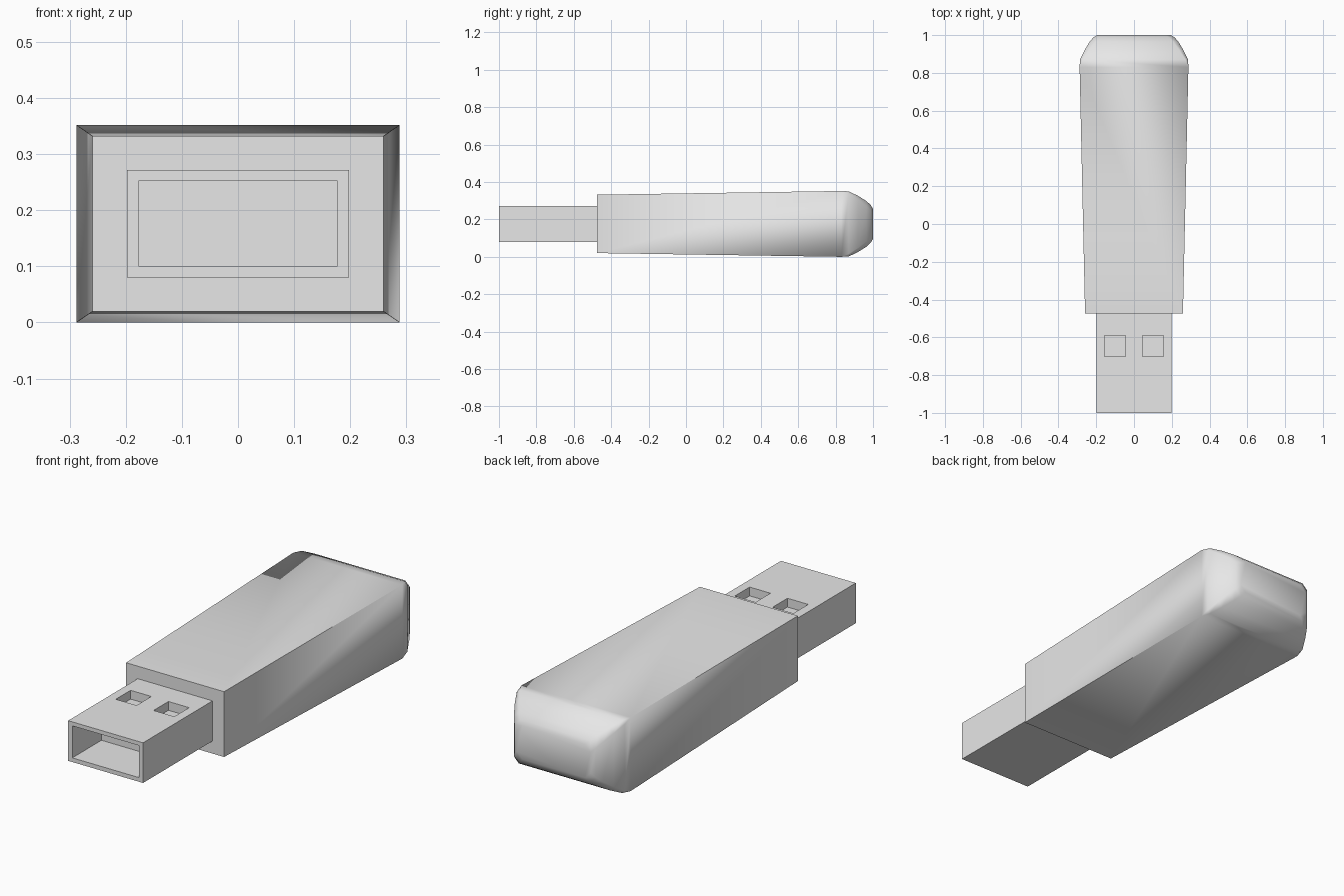
import bpy, bmesh, math

cube = bpy.data.objects.get("Cube")
if cube:
    bpy.data.objects.remove(cube, do_unlink=True)

MID = 0.176  # height of the long axis

grey = bpy.data.materials.new("light grey")
grey.use_nodes = True
grey.diffuse_color = (0.8, 0.8, 0.8, 1)
grey.node_tree.nodes["Principled BSDF"].inputs["Base Color"].default_value = (0.8, 0.8, 0.8, 1)


def add_object(name, bm):
    bmesh.ops.recalc_face_normals(bm, faces=bm.faces)
    mesh = bpy.data.meshes.new(name)
    bm.to_mesh(mesh)
    bm.free()
    mesh.materials.append(grey)
    obj = bpy.data.objects.new(name, mesh)
    bpy.context.collection.objects.link(obj)
    return obj


def box(name, low, high):
    bm = bmesh.new()
    bmesh.ops.create_cube(bm, size=1)
    for v in bm.verts:
        v.co = [(a + b) / 2 + c * (b - a) for a, b, c in zip(low, high, v.co)]
    return add_object(name, bm)


def section(bm, y, half_w, half_h, cut):
    """Rectangular ring with trimmed corners."""
    ring = []
    for sx, sz in ((1, 1), (-1, 1), (-1, -1), (1, -1)):
        pair = [(half_w, half_h - cut), (half_w - cut, half_h)]
        if sx * sz < 0:
            pair.reverse()
        ring += [bm.verts.new((sx * x, y, MID + sz * z)) for x, z in pair]
    return ring


# Housing: flares towards the back, then closes in a rounded cap
bm = bmesh.new()
profile = [(-0.475, 0.259, 0.156, 0), (0.83, 0.288, 0.176, 0),
           (0.87, 0.286, 0.174, 0.014), (0.92, 0.262, 0.15, 0.022),
           (0.965, 0.235, 0.122, 0.028), (0.988, 0.215, 0.1, 0.03),
           (1.0, 0.195, 0.08, 0.03)]
rings = [section(bm, *p) for p in profile]
for a, b in zip(rings, rings[1:]):
    for i in range(8):
        j = (i + 1) % 8
        bm.faces.new((a[i], a[j], b[j], b[i]))
bm.faces.new(rings[0])
bm.faces.new(rings[-1])
bmesh.ops.remove_doubles(bm, verts=bm.verts, dist=0.0005)
housing = add_object("housing", bm)

# Plug with a front socket and two square pockets on top
plug = box("plug", (-0.198, -1, 0.08), (0.198, -0.46, 0.272))
cutters = [box("socket_cutter", (-0.176, -1.1, 0.1), (0.176, -0.78, 0.253))]
for side in (-1, 1):
    x = side * 0.1
    cutters.append(box("pocket_cutter", (x - 0.055, -0.702, 0.23), (x + 0.055, -0.59, 0.4)))

bpy.context.view_layer.objects.active = plug
for cutter in cutters:
    mod = plug.modifiers.new("cut", "BOOLEAN")
    mod.operation = "DIFFERENCE"
    mod.solver = "EXACT"
    mod.object = cutter
    bpy.ops.object.modifier_apply(modifier=mod.name)
    bpy.data.objects.remove(cutter, do_unlink=True)

# Soft cap shading with sharp long edges
bpy.ops.object.select_all(action="DESELECT")
housing.select_set(True)
bpy.context.view_layer.objects.active = housing
bpy.ops.object.shade_smooth_by_angle(angle=math.radians(50))
